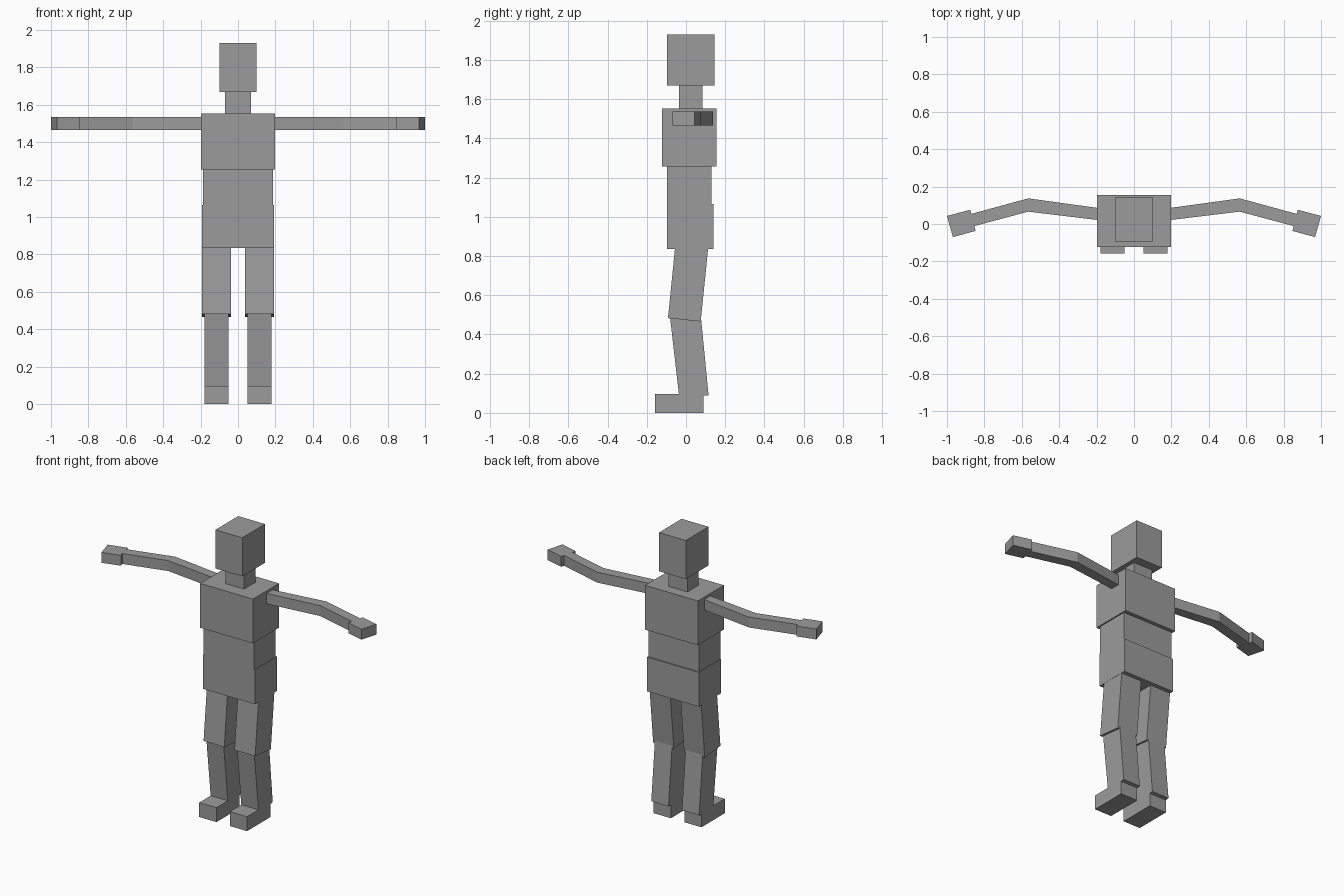
import bpy
import bmesh
from mathutils import Vector

default = bpy.data.objects.get("Cube")
if default:
    bpy.data.objects.remove(default, do_unlink=True)

# Single grey for the whole figure
grey = bpy.data.materials.new("plain grey")
grey.use_nodes = True
colour = (0.33, 0.33, 0.33, 1)
grey.diffuse_color = colour
grey.node_tree.nodes["Principled BSDF"].inputs["Base Color"].default_value = colour


def prism(name, outline, start, sweep):
    """Extrude a flat outline; start maps a 2D point to 3D, sweep is the depth."""
    bm = bmesh.new()
    face = bm.faces.new([bm.verts.new(start(a, b)) for a, b in outline])
    ext = bmesh.ops.extrude_face_region(bm, geom=[face])
    moved = [g for g in ext["geom"] if isinstance(g, bmesh.types.BMVert)]
    bmesh.ops.translate(bm, verts=moved, vec=Vector(sweep))
    bmesh.ops.recalc_face_normals(bm, faces=bm.faces)
    mesh = bpy.data.meshes.new(name)
    bm.to_mesh(mesh)
    bm.free()
    mesh.materials.append(grey)
    obj = bpy.data.objects.new(name, mesh)
    bpy.context.collection.objects.link(obj)
    return obj


def block(name, half_x, y0, y1, z0, z1):
    """Upright box centred on x."""
    side = [(y0, z0), (y1, z0), (y1, z1), (y0, z1)]
    return prism(name, side, lambda y, z: (-half_x, y, z), (2 * half_x, 0, 0))


# Head and torso
block("head", 0.10, -0.097, 0.145, 1.67, 1.93)
block("neck", 0.07, -0.035, 0.085, 1.54, 1.68)
block("chest", 0.197, -0.122, 0.155, 1.255, 1.553)
block("abdomen", 0.188, -0.097, 0.13, 1.05, 1.265)
block("pelvis", 0.193, -0.097, 0.14, 0.835, 1.065)

# Leg side profiles (y, z) with their inner and outer x
legs = {
    "thigh": ([(-0.092, 0.483), (0.075, 0.466), (0.115, 0.86), (-0.053, 0.87)], 0.038, 0.192),
    "calf": ([(-0.034, 0.075), (0.115, 0.09), (0.075, 0.50), (-0.081, 0.485)], 0.05, 0.178),
    "foot": ([(-0.158, 0), (0.09, 0), (0.09, 0.097), (-0.158, 0.097)], 0.05, 0.178),
}

# Arm plan outlines (x, y), bent at the elbow
arms = {
    "arm": [(0.10, 0.01), (0.565, 0.066), (0.88, -0.018), (0.90, 0.046),
            (0.565, 0.137), (0.10, 0.073)],
    "hand": [(0.847, -0.037), (0.968, -0.07), (1.0, 0.043), (0.876, 0.076)],
}

for side, s in (("left", 1), ("right", -1)):
    for part, (profile, inner, outer) in legs.items():
        prism(f"{side}_{part}", profile, lambda y, z: (s * inner, y, z),
              (s * (outer - inner), 0, 0))
    for part, plan in arms.items():
        prism(f"{side}_{part}", plan, lambda x, y: (s * x, y, 1.466), (0, 0, 0.07))
